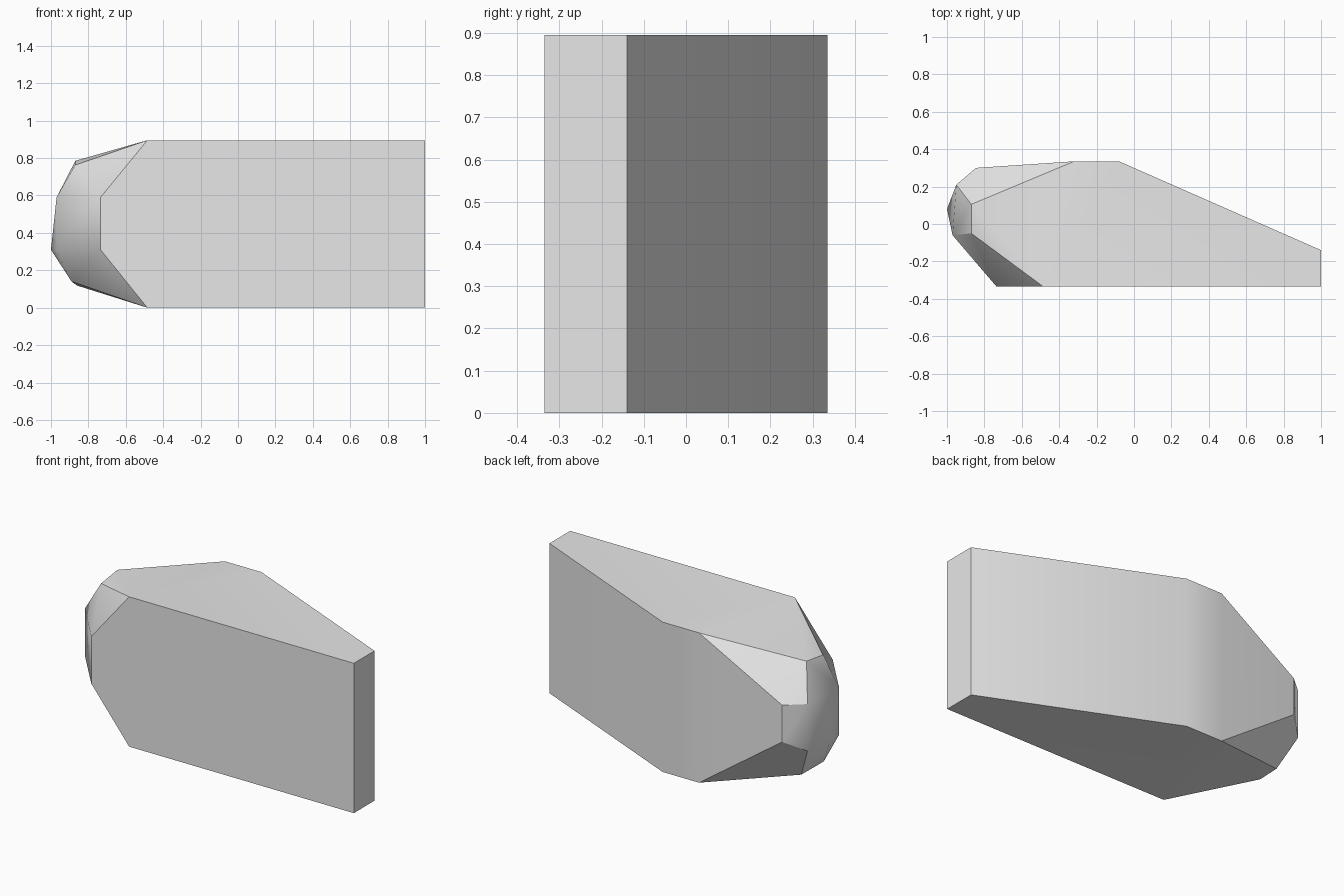
import bpy
import bmesh
import math

cube = bpy.data.objects.get("Cube")
if cube:
    bpy.data.objects.remove(cube, do_unlink=True)

# Main slab outline (x, y), shared by the flat top and bottom
HEIGHT = 0.895
FRONT, BACK = -0.335, 0.335
slab_outline = [(1, FRONT), (1, -0.14), (-0.08, BACK), (-0.32, BACK), (-0.485, FRONT)]
points = [(x, y, z) for z in (0, HEIGHT) for x, y in slab_outline]

# Rounded nose: corners repeated on the upper and lower belts
for z in (0.31, 0.59):
    points += [(x, y, z) for x, y in [(-0.735, FRONT), (-0.97, -0.06), (-0.95, 0.21)]]
points += [(-1, 0.08, 0.31)]                             # tip
points += [(-0.845, 0.30, z) for z in (0.37, 0.59)]      # back corner
points += [(-0.87, 0.105, 0.785), (-0.87, -0.05, 0.763)]  # sloped top edge
points += [(-0.86, 0.14, 0.118), (-0.89, -0.03, 0.14)]   # sloped bottom edge

# Wrap the corners in a faceted shell and merge its flat faces
bm = bmesh.new()
for p in points:
    bm.verts.new(p)
hull = bmesh.ops.convex_hull(bm, input=bm.verts[:])
loose = [v for v in bm.verts if not v.link_faces]
bmesh.ops.delete(bm, geom=loose, context='VERTS')
bmesh.ops.dissolve_limit(bm, angle_limit=math.radians(1),
                         verts=bm.verts[:], edges=bm.edges[:])
bmesh.ops.recalc_face_normals(bm, faces=bm.faces[:])

mesh = bpy.data.meshes.new("stone_block")
bm.to_mesh(mesh)
bm.free()
block = bpy.data.objects.new("stone_block", mesh)
bpy.context.collection.objects.link(block)

# Plain grey material
grey = bpy.data.materials.new("light_grey")
grey.use_nodes = True
grey.diffuse_color = (0.8, 0.8, 0.8, 1)
grey.node_tree.nodes["Principled BSDF"].inputs["Base Color"].default_value = (0.8, 0.8, 0.8, 1)
mesh.materials.append(grey)

# Soft shading across shallow bends only
bpy.ops.object.select_all(action='DESELECT')
block.select_set(True)
bpy.context.view_layer.objects.active = block
bpy.ops.object.shade_smooth_by_angle(angle=math.radians(30))
